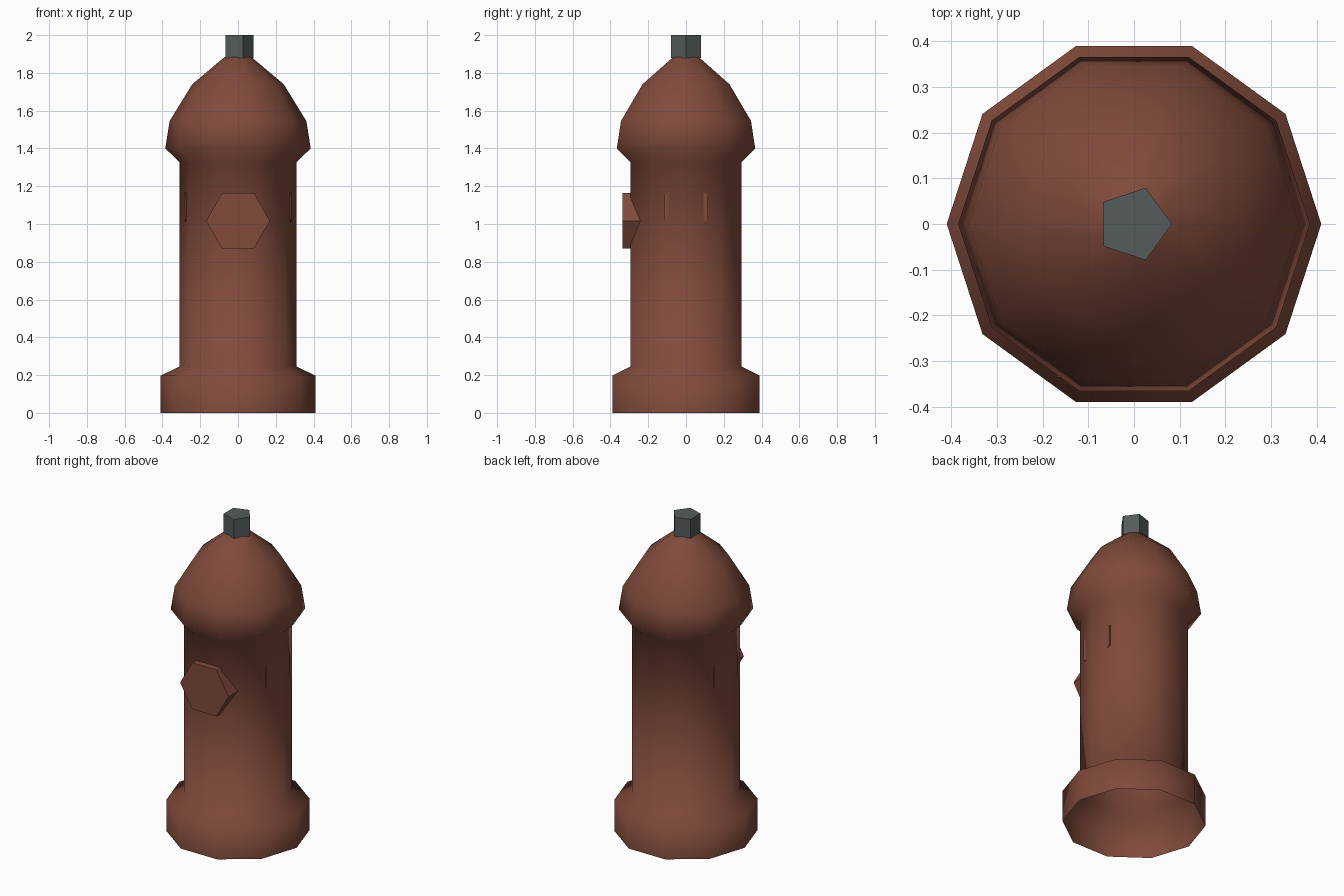
import bpy, bmesh, math
from mathutils import Vector

if "Cube" in bpy.data.objects:
    bpy.data.objects.remove(bpy.data.objects["Cube"])


def material(name, rgb):
    m = bpy.data.materials.new(name)
    m.diffuse_color = (*rgb, 1.0)
    m.use_nodes = True
    m.node_tree.nodes["Principled BSDF"].inputs["Base Color"].default_value = m.diffuse_color
    return m


RUST = material("rusty red", (0.216, 0.069, 0.044))
STEEL = material("dark steel", (0.089, 0.105, 0.105))


def finish(name, bm, mat, smooth=False):
    bmesh.ops.recalc_face_normals(bm, faces=bm.faces)
    for f in bm.faces:
        f.smooth = smooth
    me = bpy.data.meshes.new(name)
    bm.to_mesh(me)
    bm.free()
    me.materials.append(mat)
    ob = bpy.data.objects.new(name, me)
    bpy.context.collection.objects.link(ob)
    return ob


def lathe(name, profile, sides, mat):
    """Open-bottomed turned body, closed at the top by an apex point."""
    bm = bmesh.new()
    rings = []
    for r, z in profile[:-1]:
        rings.append([bm.verts.new((r * math.cos(2 * math.pi * i / sides),
                                    r * math.sin(2 * math.pi * i / sides), z))
                      for i in range(sides)])
    apex = bm.verts.new((0, 0, profile[-1][1]))
    for i in range(sides):
        j = (i + 1) % sides
        for a, b in zip(rings, rings[1:]):
            bm.faces.new((a[i], a[j], b[j], b[i]))
        bm.faces.new((rings[-1][i], rings[-1][j], apex))
    return finish(name, bm, mat, smooth=True)


def prism(name, start, end, u, v, radius, sides, mat):
    """Flat-sided prism; the first corner points along u."""
    bm = bmesh.new()
    u, v = Vector(u), Vector(v)
    rings = []
    for c in (Vector(start), Vector(end)):
        rings.append([bm.verts.new(c + radius * (u * math.cos(2 * math.pi * i / sides)
                                                 + v * math.sin(2 * math.pi * i / sides)))
                      for i in range(sides)])
    for i in range(sides):
        j = (i + 1) % sides
        bm.faces.new((rings[0][i], rings[0][j], rings[1][j], rings[1][i]))
    for r in rings:
        bm.faces.new(r)
    return finish(name, bm, mat)


# Hydrant body: foot, barrel and bonnet in one turned shell
lathe("hydrant_body", [(0.41, 0), (0.41, 0.197), (0.31, 0.245), (0.31, 1.328),
                       (0.385, 1.4), (0.362, 1.545), (0.242, 1.74),
                       (0.072, 1.883), (0, 1.91)], 10, RUST)

# Five-sided operating nut on top
prism("top_nut", (0, 0, 1.88), (0, 0, 2.0), (1, 0, 0), (0, 1, 0), 0.083, 5, STEEL)

# Large front outlet cap
prism("front_cap", (0, -0.2, 1.017), (0, -0.336, 1.017), (1, 0, 0), (0, 0, 1), 0.169, 6, RUST)

# Small side outlet caps, almost sunk into the barrel
for side, s in (("right", 1), ("left", -1)):
    prism(side + "_cap", (s * 0.2, 0, 1.09), (s * 0.28, 0, 1.09),
          (0, 0, 1), (0, 1, 0), 0.133, 6, RUST)
